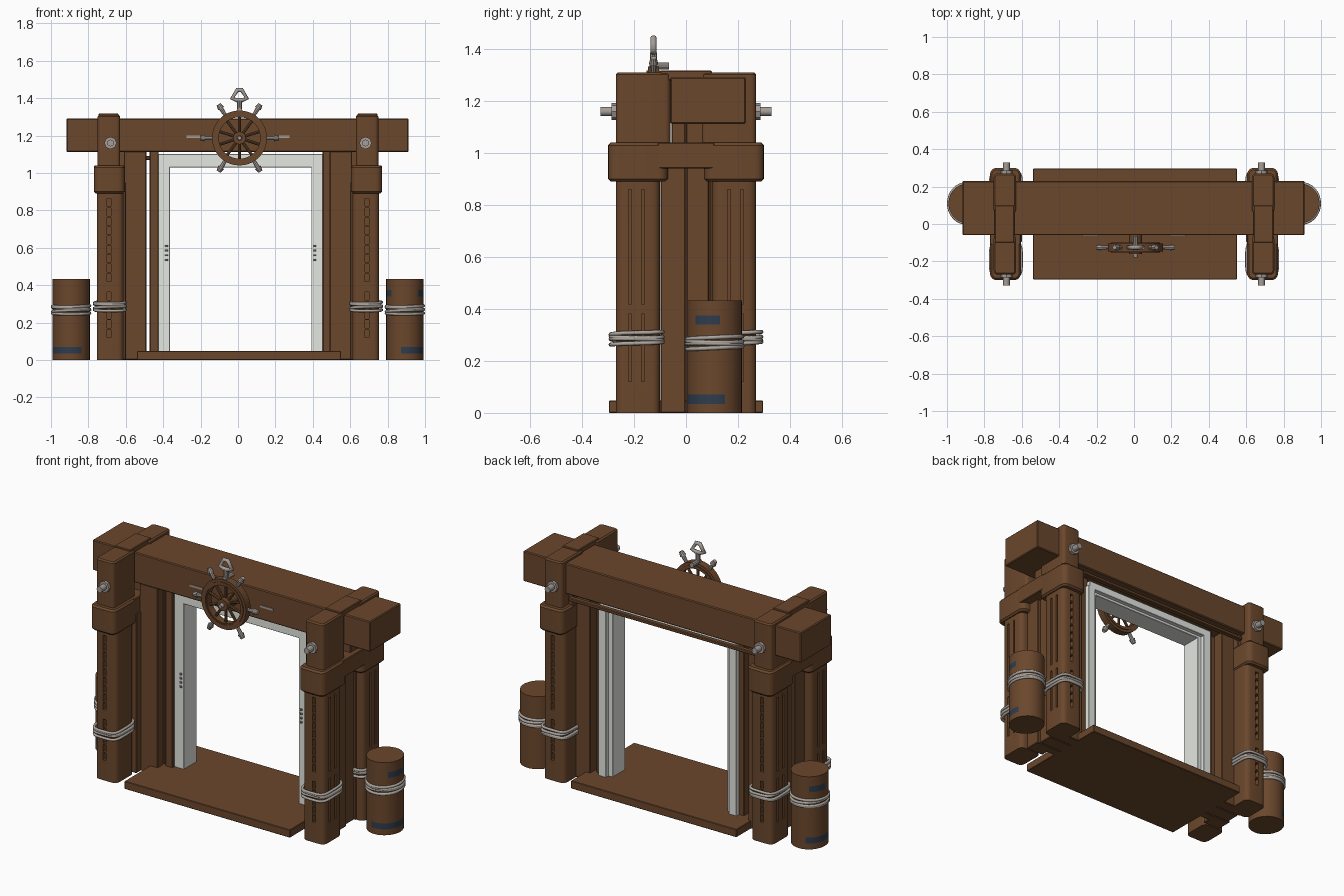
import bpy, bmesh, math
from mathutils import Vector

if "Cube" in bpy.data.objects:
    bpy.data.objects.remove(bpy.data.objects["Cube"])


def mat(name, c):
    m = bpy.data.materials.new(name)
    m.diffuse_color = (*c, 1)
    m.use_nodes = True
    m.node_tree.nodes["Principled BSDF"].inputs["Base Color"].default_value = m.diffuse_color
    return m


WOOD = mat("brown wood", (0.145, 0.063, 0.025))
WHITE = mat("off white paint", (0.80, 0.82, 0.78))
ROPE = mat("grey rope", (0.42, 0.38, 0.34))
METAL = mat("dull metal", (0.38, 0.34, 0.31))
BLUE = mat("faded blue", (0.028, 0.045, 0.075))


def finish(name, bm, *mats):
    bmesh.ops.recalc_face_normals(bm, faces=bm.faces[:])
    me = bpy.data.meshes.new(name)
    bm.to_mesh(me)
    bm.free()
    o = bpy.data.objects.new(name, me)
    bpy.context.collection.objects.link(o)
    for m in mats:
        me.materials.append(m)
    return o


def smooth(o):
    bpy.ops.object.select_all(action='DESELECT')
    o.select_set(True)
    bpy.context.view_layer.objects.active = o
    bpy.ops.object.shade_smooth_by_angle(angle=math.radians(35))
    return o


def add_box(bm, x, y, z):
    vs = bmesh.ops.create_cube(bm, size=1)['verts']
    for v in vs:
        v.co = Vector([(a[0] + a[1]) / 2 + c * abs(a[1] - a[0]) for a, c in zip((x, y, z), v.co)])


def box(name, x, y, z, m=WOOD, r=0.004, upright=0):
    """Box from ranges; 'upright' rounds the vertical edges, r chamfers the rest."""
    bm = bmesh.new()
    add_box(bm, x, y, z)
    if upright:
        es = [e for e in bm.edges if abs(e.verts[0].co.z - e.verts[1].co.z) > 0.001]
        bmesh.ops.bevel(bm, geom=es, offset=upright, segments=4, profile=0.5, affect='EDGES')
    if r:
        es = [e for e in bm.edges if len(e.link_faces) == 2 and e.calc_face_angle(0) > 0.6]
        bmesh.ops.bevel(bm, geom=es, offset=r, segments=1, affect='EDGES')
    return smooth(finish(name, bm, m))


def rod(name, a, b, r1, m, r2=None, n=12):
    a, b = Vector(a), Vector(b)
    d = b - a
    bm = bmesh.new()
    bmesh.ops.create_cone(bm, cap_ends=True, segments=n, radius1=r1,
                          radius2=r1 if r2 is None else r2, depth=d.length)
    q = d.to_track_quat('Z', 'Y')
    for v in bm.verts:
        v.co = q @ v.co + (a + b) / 2
    return smooth(finish(name, bm, m))


def loop_tube(name, pts, r, m):
    cu = bpy.data.curves.new(name, 'CURVE')
    cu.dimensions = '3D'
    cu.bevel_depth, cu.bevel_resolution = r, 2
    s = cu.splines.new('POLY')
    s.points.add(len(pts) - 1)
    for p, c in zip(s.points, pts):
        p.co = (*c, 1)
    s.use_cyclic_u = True
    cu.materials.append(m)
    o = bpy.data.objects.new(name, cu)
    bpy.context.collection.objects.link(o)
    bpy.ops.object.select_all(action='DESELECT')
    o.select_set(True)
    bpy.context.view_layer.objects.active = o
    bpy.ops.object.convert(target='MESH')


def rope(name, cx, cy, hx, hy, z, power):
    """Four slightly tilted turns around a superellipse."""
    for k in range(4):
        pts = []
        for i in range(32):
            t = math.tau * i / 32
            c, s = math.cos(t), math.sin(t)
            pts.append((cx + hx * math.copysign(abs(c) ** power, c),
                        cy + hy * math.copysign(abs(s) ** power, s),
                        z + 0.013 * k + 0.005 * math.sin(t + k * 2.2)))
        loop_tube(name, pts, 0.008, ROPE)


def barrel(sx):
    """Round bollard with broken blue bands chosen by height and angle."""
    levels = [0, 0.035, 0.07, 0.34, 0.375, 0.432]
    n, cx, cy = 32, 0.892 * sx, 0.11
    bm = bmesh.new()
    rings = [[bm.verts.new((cx + 0.1 * math.cos(math.tau * i / n),
                            cy + 0.105 * math.sin(math.tau * i / n), z)) for i in range(n)] for z in levels]
    for k in range(5):
        for i in range(n):
            f = bm.faces.new([rings[k][i], rings[k][(i + 1) % n], rings[k + 1][(i + 1) % n], rings[k + 1][i]])
            c = f.calc_center_median()
            a = math.degrees(math.atan2(c.y - cy, (c.x - cx)))
            low = k == 1 and (-105 < a < 20 if sx > 0 else (a < -60 or a > 110))
            high = k == 3 and ((-45 < a < 12 or a < -130) if sx > 0 else a > 120)
            f.material_index = int(low or high)
    bm.faces.new(rings[0])
    bm.faces.new(rings[-1])
    smooth(finish("barrel_post", bm, WOOD, BLUE))
    rope("barrel_rope", cx, cy, 0.1, 0.107, 0.25, 1)


def post(sx, sy):
    """Rounded post with slots cut in its outward and end faces."""
    X = lambda a, b: (sx * a, sx * b)
    Y = lambda a, b: (sy * a, sy * b)
    p = box("post", X(0.612, 0.755), Y(0.10, 0.27), (0, 0.95), r=0, upright=0.03)
    bm = bmesh.new()
    for y in (0.165, 0.215):
        for z in ((0.12, 0.38), (0.42, 0.86)):
            add_box(bm, X(0.725, 0.80), Y(y - 0.006, y + 0.006), z)
    for z0, count in ((0.12, 5), (0.42, 9)):
        for i in range(count):
            add_box(bm, X(0.68, 0.70), Y(0.235, 0.30), (z0 + i * 0.05, z0 + 0.043 + i * 0.05))
    cut = finish("slot_cutter", bm, WOOD)
    cut.hide_render = True
    md = p.modifiers.new("slots", 'BOOLEAN')
    md.object, md.operation, md.solver = cut, 'DIFFERENCE', 'EXACT'
    bpy.context.view_layer.objects.active = p
    bpy.ops.object.modifier_apply(modifier=md.name)
    bpy.data.objects.remove(cut)
    # collar and head
    box("post_collar", X(0.605, 0.77), Y(0.07, 0.30), (0.89, 1.04), r=0.01, upright=0.035)
    box("post_head", X(0.63, 0.75), Y(0.06, 0.27), (1.0, 1.31), r=0.008, upright=0.02)
    # bolt through the head
    bx = 0.682 * sx
    rod("bolt_washer", (bx, sy * 0.26, 1.16), (bx, sy * 0.287, 1.16), 0.033, METAL, n=8)
    rod("bolt_shank", (bx, sy * 0.26, 1.16), (bx, sy * 0.33, 1.16), 0.018, METAL)
    rope("post_rope", 0.685 * sx, sy * 0.19, 0.083, 0.10, 0.268, 0.5)


# main beam and floor
box("top_beam", (-0.917, 0.912), (-0.06, 0.23), (1.112, 1.292), r=0.005)
box("threshold", (-0.54, 0.55), (-0.297, 0.297), (0, 0.047), r=0.003)

# both sides
for s in (-1, 1):
    X = lambda a, b: (s * a, s * b)
    J = lambda a, b: (s * a + 0.014, s * b + 0.014)
    for sy in (-1, 1):
        post(s, sy)
    barrel(s)
    box("beam_strap", X(0.64, 0.745), (-0.10, 0.10), (1.28, 1.318))
    box("collar_bridge", X(0.605, 0.77), (-0.11, 0.11), (0.94, 1.04))
    box("bridge_block", X(0.605, 0.74), (0.0, 0.20), (1.03, 1.115))
    # plank wall beside the opening
    box("outer_wall_plank", X(0.60, 0.715), (-0.098, -0.002), (0, 0.95))
    box("front_wall_plank", X(0.49, 0.61), (-0.056, -0.002), (0, 1.115))
    box("middle_wall_plank", X(0.49, 0.70), (0.001, 0.088), (0, 1.115))
    box("rear_wall_plank", X(0.52, 0.71), (0.091, 0.16), (0, 1.115))
    box("inner_wall_plank", J(0.438, 0.486), (-0.01, 0.13), (0, 1.115))
    # white door jamb with a stepped back
    box("door_jamb", J(0.378, 0.443), (0.01, 0.13), (0.045, 1.09), WHITE, r=0.002)
    box("jamb_step", J(0.405, 0.455), (0.125, 0.155), (0.045, 1.06), WHITE, r=0.002)
    for i in range(4):
        rod("hinge_knuckle", (s * 0.396 + 0.014, 0.008, 0.53 + i * 0.025),
            (s * 0.396 + 0.014, 0.008, 0.54 + i * 0.025), 0.007, METAL, n=8)

# header over the opening
box("door_header", (-0.43, 0.457), (0.01, 0.13), (1.03, 1.10), WHITE, r=0.002)
box("header_step", (-0.44, 0.46), (0.125, 0.155), (1.045, 1.09), WHITE, r=0.002)
box("rear_slat", (-0.62, 0.62), (0.195, 0.225), (1.07, 1.09))

# ship wheel
C = Vector((0.008, -0.125, 1.187))
ray = lambda deg, r, dy=0: C + Vector((r * math.cos(math.radians(deg)), dy, r * math.sin(math.radians(deg))))


def wheel_ring(name, r, t, depth, m):
    bm = bmesh.new()
    n = 40
    prof = ((r - t, -depth), (r + t, -depth), (r + t, depth), (r - t, depth))
    rings = [[bm.verts.new(ray(360 * i / n, pr, py)) for pr, py in prof] for i in range(n)]
    for i in range(n):
        a, b = rings[i], rings[(i + 1) % n]
        for j in range(4):
            bm.faces.new([a[j], b[j], b[(j + 1) % 4], a[(j + 1) % 4]])
    smooth(finish(name, bm, m))


wheel_ring("wheel_rim", 0.129, 0.018, 0.022, WOOD)
wheel_ring("wheel_rim_band", 0.124, 0.007, 0.027, WOOD)
rod("wheel_hub", ray(0, 0, -0.035), ray(0, 0, 0.07), 0.034, WOOD, n=20)
rod("hub_cap", ray(0, 0, -0.055), ray(0, 0, -0.034), 0.010, METAL, 0.014)
for k in range(10):
    rod("wheel_spoke", ray(36 * k + 18, 0.02), ray(36 * k + 18, 0.12), 0.008, WOOD, n=8)
for a in (0, 58, 122, 180, 238, 302):
    rod("wheel_handle", ray(a, 0.13), ray(a, 0.19), 0.009, METAL, 0.012, n=8)
    rod("handle_knob", ray(a, 0.185), ray(a, 0.212), 0.018, METAL, 0.012, n=10)
for s in (-1, 1):
    box("beam_plate", (s * 0.19, s * 0.275), (-0.064, -0.058), (1.188, 1.2), METAL, r=0)

# shackle on top of the wheel
rod("shackle_stem", ray(90, 0.135), ray(90, 0.20), 0.014, METAL, n=10)
rod("shackle_base", ray(90, 0.148, -0.015), ray(90, 0.148, 0.06), 0.014, METAL, n=10)
loop_tube("shackle_loop", [C + Vector(p) for p in ((-0.04, 0, 0.212), (-0.012, 0, 0.256), (0.012, 0, 0.256),
          (0.04, 0, 0.212), (0.012, 0, 0.202), (-0.012, 0, 0.202))], 0.012, METAL)
